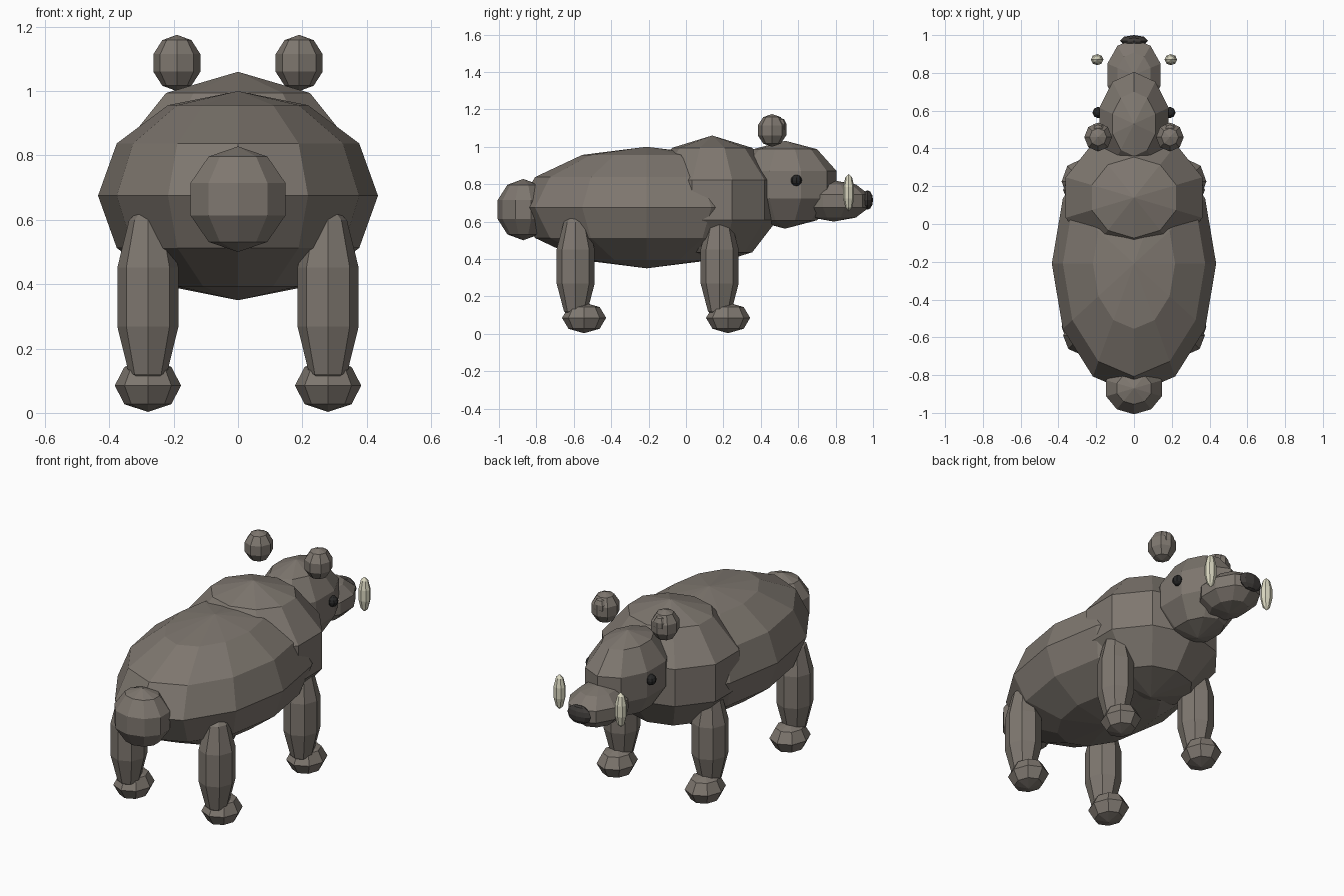
import bpy

cube = bpy.data.objects.get("Cube")
if cube:
    bpy.data.objects.remove(cube, do_unlink=True)


def make_material(name, rgb):
    mat = bpy.data.materials.new(name)
    mat.use_nodes = True
    color = (*rgb, 1.0)
    mat.diffuse_color = color
    mat.node_tree.nodes["Principled BSDF"].inputs["Base Color"].default_value = color
    return mat


hide = make_material("grey_brown_hide", (0.21, 0.185, 0.16))
dark = make_material("dark_nose", (0.05, 0.045, 0.042))
black = make_material("black_eye", (0.02, 0.02, 0.02))
ivory = make_material("ivory_tusk", (0.7, 0.68, 0.53))


def ball(name, center, radii, mat, segments=10, rings=5):
    """Flat shaded ellipsoid with its poles along z."""
    bpy.ops.mesh.primitive_uv_sphere_add(segments=segments, ring_count=rings, radius=1, location=center)
    obj = bpy.context.object
    obj.name = name
    obj.scale = radii
    obj.data.materials.append(mat)
    return obj


def pair(name, center, radii, mat, segments=8, rings=5):
    """The same part on the left (+x) and right side."""
    x, y, z = center
    for side, sign in (("left", 1), ("right", -1)):
        ball(f"{side}_{name}", (sign * x, y, z), radii, mat, segments, rings)


# Trunk
ball("body", (0, -0.21, 0.675), (0.435, 0.69, 0.325), hide, 12, 6)
ball("shoulder_hump", (0, 0.14, 0.715), (0.4, 0.365, 0.345), hide)
ball("tail", (0, -0.87, 0.664), (0.163, 0.144, 0.164), hide)

# Head
ball("head", (0, 0.53, 0.797), (0.203, 0.29, 0.235), hide)
ball("snout", (0, 0.79, 0.71), (0.156, 0.2, 0.11), hide)
ball("nose", (0, 0.97, 0.715), (0.075, 0.03, 0.052), dark, 8, 6)
pair("eye", (0.19, 0.59, 0.82), (0.03, 0.03, 0.03), black, 8, 6)
pair("ear", (0.19, 0.46, 1.0875), (0.077, 0.08, 0.0875), hide)
pair("inner_ear", (0.19, 0.505, 1.11), (0.04, 0.033, 0.045), hide)
pair("tusk", (0.195, 0.87, 0.755), (0.035, 0.031, 0.1), ivory)

# Legs and feet
for row, y in (("front", 0.18), ("rear", -0.59)):
    pair(f"{row}_leg", (0.28, y, 0.36), (0.1, 0.107, 0.295), hide)
    pair(f"{row}_foot", (0.28, y + 0.045, 0.085), (0.103, 0.118, 0.082), hide, 8, 4)
